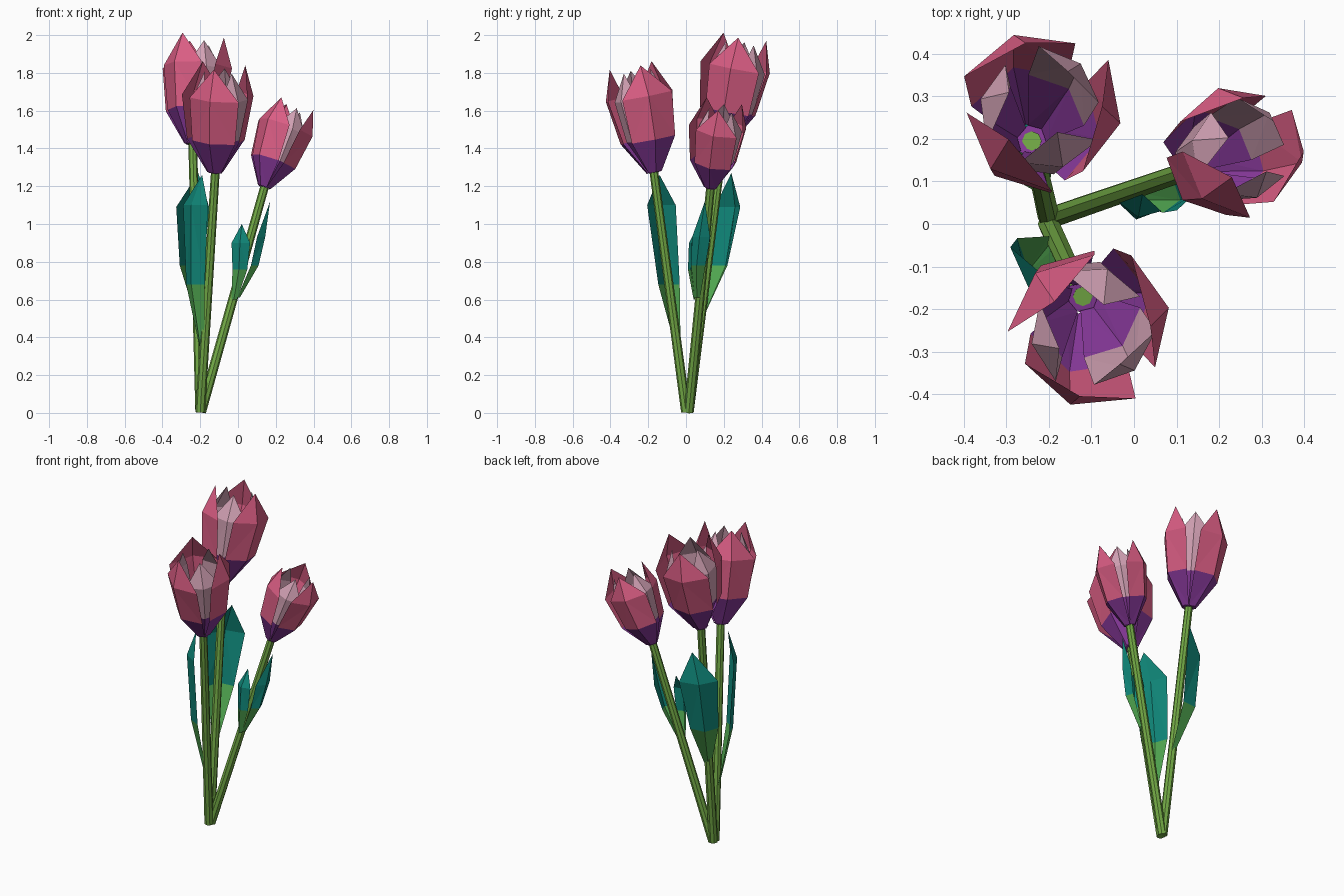
import bpy, bmesh
from math import cos, sin, radians
from mathutils import Vector, Matrix

if "Cube" in bpy.data.objects:
    bpy.data.objects.remove(bpy.data.objects["Cube"])


def material(name, rgb):
    m = bpy.data.materials.new(name)
    m.diffuse_color = (*rgb, 1)
    m.use_nodes = True
    m.node_tree.nodes["Principled BSDF"].inputs["Base Color"].default_value = m.diffuse_color
    return m


PINK = material("petal_pink", (0.70, 0.11, 0.23))
PALE = material("petal_pale", (0.65, 0.36, 0.46))
PURPLE = material("petal_base", (0.24, 0.04, 0.32))
TEAL = material("leaf_teal", (0.005, 0.24, 0.19))
GREEN = material("leaf_green", (0.08, 0.38, 0.08))
STEM = material("stem_green", (0.17, 0.40, 0.06))


def finish(name, bm, mats):
    me = bpy.data.meshes.new(name)
    bm.to_mesh(me)
    bm.free()
    for m in mats:
        me.materials.append(m)
    ob = bpy.data.objects.new(name, me)
    bpy.context.collection.objects.link(ob)
    return ob


def bridge(bm, rows, tip):
    """Join three-point rows with flat triangles, the first band in material 0."""
    rows = [[bm.verts.new(p) for p in r] for r in rows]
    tip = bm.verts.new(tip)
    for k, (a, b) in enumerate(zip(rows, rows[1:])):
        m = min(k, 1)
        for tri in ((a[0], a[1], b[1]), (a[0], b[1], b[0]),
                    (a[1], a[2], b[1]), (a[2], b[2], b[1])):
            bm.faces.new(tri).material_index = m
    for i in (0, 1):
        bm.faces.new((rows[-1][i], rows[-1][i + 1], tip)).material_index = 1


# height, radius, half angle of each petal row; last one is the tip
OUTER = [(0, .042, 60), (.175, .152, 52), (.41, .188, 47), (.575, .135, 0)]
INNER = [(.01, .035, 55), (.18, .120, 48), (.40, .145, 42), (.545, .085, 0)]


def petal(name, profile, az, place, upper):
    def pt(z, r, a):
        a = radians(az + a)
        return place @ Vector((r * cos(a), r * sin(a), z))
    # one edge tucks inside its neighbour, the other lies outside
    rows = [[pt(z, r * .94, -h), pt(z, r, 0), pt(z, r * 1.05, h)]
            for z, r, h in profile[:-1]]
    bm = bmesh.new()
    bridge(bm, rows, pt(*profile[-1]))
    finish(name, bm, [PURPLE, upper])


def stem(name, a, b):
    a, b = Vector(a), Vector(b)
    d = b - a
    bm = bmesh.new()
    bmesh.ops.create_cone(bm, cap_ends=True, segments=8, radius1=.026,
                          radius2=.023, depth=d.length)
    q = Vector((0, 0, 1)).rotation_difference(d).to_matrix().to_4x4()
    bm.transform(Matrix.Translation((a + b) / 2) @ q)
    finish(name, bm, [STEM])


def tulip(name, root, top, axis, az, size):
    stem(name + "_stem", root, top)
    q = Vector((0, 0, 1)).rotation_difference(Vector(axis)).to_matrix().to_4x4()
    place = Matrix.Translation(top) @ q @ Matrix.Scale(size, 4)
    for i in range(3):
        petal(f"{name}_outer_petal_{i}", OUTER, az + 120 * i, place, PINK)
        petal(f"{name}_inner_petal_{i}", INNER, az + 60 + 120 * i, place, PALE)
    # closed underside of the cup
    bm = bmesh.new()
    bmesh.ops.create_circle(bm, cap_ends=True, segments=6, radius=.042)
    bm.transform(place @ Matrix.Translation((0, 0, -.002)))
    finish(name + "_cup_base", bm, [PURPLE])


def leaf(name, base, mid, shoulder, tip, side, out, w_mid, w_top, fold):
    side, out = Vector((*side, 0)).normalized(), Vector((*out, 0)).normalized()
    rows = []
    for c, w, f in ((base, .015, .01), (mid, w_mid, fold), (shoulder, w_top, fold)):
        c = Vector(c)
        rows.append([c - side * w, c + out * f, c + side * w])
    bm = bmesh.new()
    bridge(bm, rows, Vector(tip))
    finish(name, bm, [GREEN, TEAL])


# flowers with their stems
tulip("back_tulip", (-.20, .015, .005), (-.24, .195, 1.425), (.02, .065, .35), 230, 1)
tulip("front_tulip", (-.20, .0, .005), (-.12, -.17, 1.275), (.02, -.075, .40), 255, 1)
tulip("right_tulip", (-.195, .015, .005), (.14, .13, 1.195), (.095, .038, .27), 230, .82)

# leaves
leaf("back_leaf", (-.21, .08, .50), (-.245, .17, .78), (-.24, .22, 1.09),
     (-.21, .24, 1.27), (.79, .61), (-.61, .79), .08, .11, .05)
leaf("front_leaf", (-.19, -.04, .33), (-.225, -.09, .68), (-.225, -.13, 1.10),
     (-.19, -.14, 1.26), (.65, -.75), (-.75, -.65), .075, .10, .03)
leaf("right_leaf_small", (-.02, .05, .60), (.01, .035, .76), (.015, .04, .90),
     (.02, .07, 1.0), (1, -.2), (-.2, -1), .04, .05, .025)
leaf("right_leaf_long", (0, .06, .61), (.08, .065, .78), (.115, .08, .93),
     (.17, .10, 1.12), (.3, 1), (1, -.3), .04, .05, .03)
